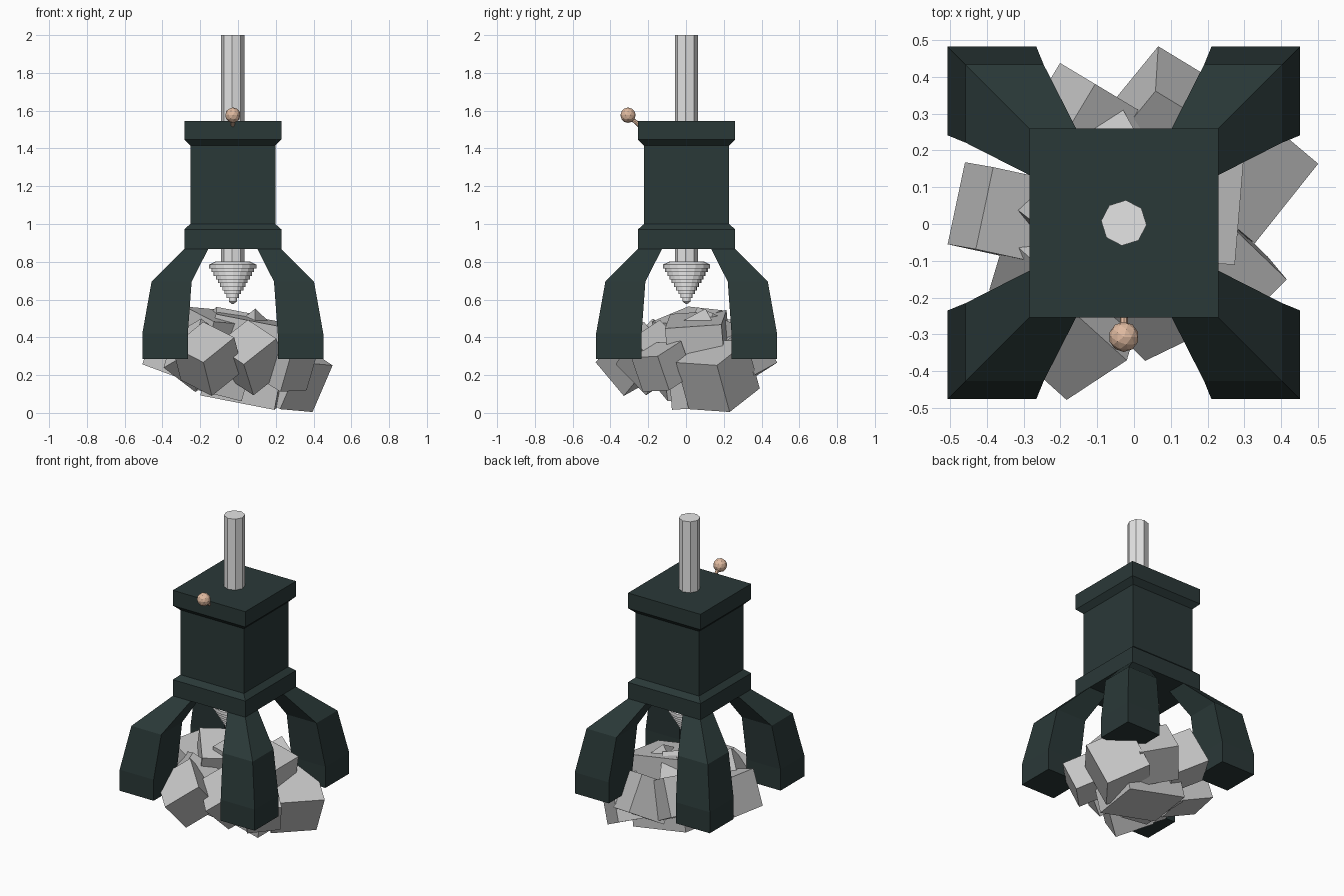
import bpy, bmesh, math
from mathutils import Vector, Matrix

if "Cube" in bpy.data.objects:
    bpy.data.objects.remove(bpy.data.objects["Cube"])

CX, CY = -0.0275, 0.003  # tower axis


def material(name, rgb):
    m = bpy.data.materials.new(name)
    m.diffuse_color = (*rgb, 1)
    m.use_nodes = True
    m.node_tree.nodes["Principled BSDF"].inputs["Base Color"].default_value = m.diffuse_color
    return m


dark = material("dark_green_metal", (0.023, 0.040, 0.039))
steel = material("pale_steel", (0.78, 0.78, 0.78))
stone = material("grey_stone", (0.56, 0.56, 0.56))
copper = material("peach_knob", (0.74, 0.49, 0.35))


def finish(name, bm, mat):
    bmesh.ops.recalc_face_normals(bm, faces=bm.faces)
    me = bpy.data.meshes.new(name)
    bm.to_mesh(me)
    bm.free()
    me.materials.append(mat)
    ob = bpy.data.objects.new(name, me)
    bpy.context.collection.objects.link(ob)
    return ob


def loft(name, rings, mat):
    """Skin a list of equal-length point rings and cap both ends."""
    bm = bmesh.new()
    rows = [[bm.verts.new(p) for p in ring] for ring in rings]
    n = len(rows[0])
    for a, b in zip(rows, rows[1:]):
        for i in range(n):
            bm.faces.new((a[i], a[(i + 1) % n], b[(i + 1) % n], b[i]))
    bm.faces.new(rows[0])
    bm.faces.new(rows[-1])
    return finish(name, bm, mat)


def circle(r, z, n, turn=0.0):
    return [(CX + r * math.cos(turn + math.tau * i / n),
             CY + r * math.sin(turn + math.tau * i / n), z) for i in range(n)]


def square(x0, x1, y0, y1, z):
    return [(x0, y0, z), (x1, y0, z), (x1, y1, z), (x0, y1, z)]


# Square tower with flared collars
tower = [(0.257, 0.868), (0.257, 0.972), (0.225, 1.0), (0.225, 1.415),
         (0.257, 1.447), (0.257, 1.545)]
loft("tower", [square(CX - h, CX + h, CY - h, CY + h, z) for h, z in tower], dark)

# Four bent legs, each with a straight foot
leg = [(0.13, 0.257, 0.868), (0.218, 0.43, 0.695), (0.238, 0.479, 0.42),
       (0.238, 0.479, 0.285)]
for sx, sy, label in ((1, 1, "back_right"), (-1, 1, "back_left"),
                      (1, -1, "front_right"), (-1, -1, "front_left")):
    loft("leg_" + label,
         [square(CX + sx * a, CX + sx * b, CY + sy * a, CY + sy * b, z)
          for a, b, z in leg], dark)

# Drill shaft and stepped bit
loft("drill_shaft", [circle(0.062, z, 8, -0.09) for z in (0.77, 2.0)], steel)
bit = [(0.09, 0.802), (0.125, 0.785), (0.125, 0.765)]
steps = 9
for i in range(steps):
    r, z = 0.113 - 0.0115 * i, 0.765 - 0.0195 * i
    bit += [(r, z), (r, z - 0.0195)]
bit.append((0.004, 0.576))
loft("drill_bit", [circle(r, z, 16) for r, z in bit], steel)

# Lever with faceted knob
bm = bmesh.new()
bmesh.ops.create_icosphere(bm, subdivisions=2, radius=0.041,
                           matrix=Matrix.Translation((CX, -0.307, 1.576)))
finish("lever_knob", bm, copper)
a, b = Vector((CX, -0.235, 1.511)), Vector((CX, -0.307, 1.576))
bm = bmesh.new()
bmesh.ops.create_cone(bm, cap_ends=True, segments=8, radius1=0.011, radius2=0.011,
                      depth=(b - a).length,
                      matrix=Matrix.Translation((a + b) / 2)
                      @ (b - a).to_track_quat('Z', 'Y').to_matrix().to_4x4())
finish("lever_rod", bm, copper)


def block(name, centre, size, turn):
    bm = bmesh.new()
    bmesh.ops.create_cube(bm, size=1, matrix=Matrix.Translation(centre)
                          @ turn.to_4x4() @ Matrix.Diagonal((*size, 1)))
    finish(name, bm, stone)


# Outer rubble cubes: centre, side, directions of two edges
cubes = [
    ((0.267, 0.169, 0.198), 0.277, (-0.172, -0.216, 0.015), (-0.115, 0.055, -0.245)),
    ((-0.161, -0.276, 0.286), 0.236, (0.164, 0.108, 0.132), (-0.148, 0.158, 0.095)),
    ((0.067, -0.175, 0.293), 0.235, (0.165, 0.08, 0.13), (-0.15, 0.15, 0.1)),
    ((-0.34, 0.027, 0.324), 0.228, (0.047, 0.222, -0.003), (0.077, -0.013, 0.215)),
    ((0.092, 0.282, 0.283), 0.235, (-0.135, -0.165, -0.105), (-0.008, -0.122, 0.2)),
    ((-0.125, 0.255, 0.335), 0.235, (-0.12, -0.2, 0.0), (0.175, -0.105, -0.11)),
    ((0.255, -0.127, 0.246), 0.197, (-0.13, 0.125, 0.08), (-0.05, 0.06, -0.18)),
    ((-0.211, -0.131, 0.305), 0.231, (0.045, 0.15, 0.17), (0.16, 0.075, -0.15)),
    ((0.085, 0.079, 0.35), 0.235, (0.16, 0.08, -0.15), (0.0, -0.2, -0.11)),
]
for i, (centre, side, u, v) in enumerate(cubes, 1):
    u = Vector(u).normalized()
    w = u.cross(Vector(v)).normalized()
    turn = Matrix((u, w.cross(u), w)).transposed()
    block(f"rubble_cube_{i}", centre, (side,) * 3, turn)

# Inner rubble heap: centre, size, rotation in degrees
heap = [
    ((0.05, 0.07, 0.28), (0.40, 0.30, 0.44), (4, 11, -4)),
    ((-0.13, 0.03, 0.39), (0.28, 0.26, 0.26), (18, 4, 40)),
    ((-0.07, 0.14, 0.40), (0.20, 0.22, 0.22), (-25, 10, 25)),
    ((-0.09, 0.0, 0.23), (0.25, 0.28, 0.24), (10, 14, 12)),
]
for i, (centre, size, rot) in enumerate(heap, 1):
    turn = Matrix.Identity(3)
    for axis, deg in zip("XYZ", rot):
        turn = Matrix.Rotation(math.radians(deg), 3, axis) @ turn
    block(f"rubble_core_{i}", centre, size, turn)
